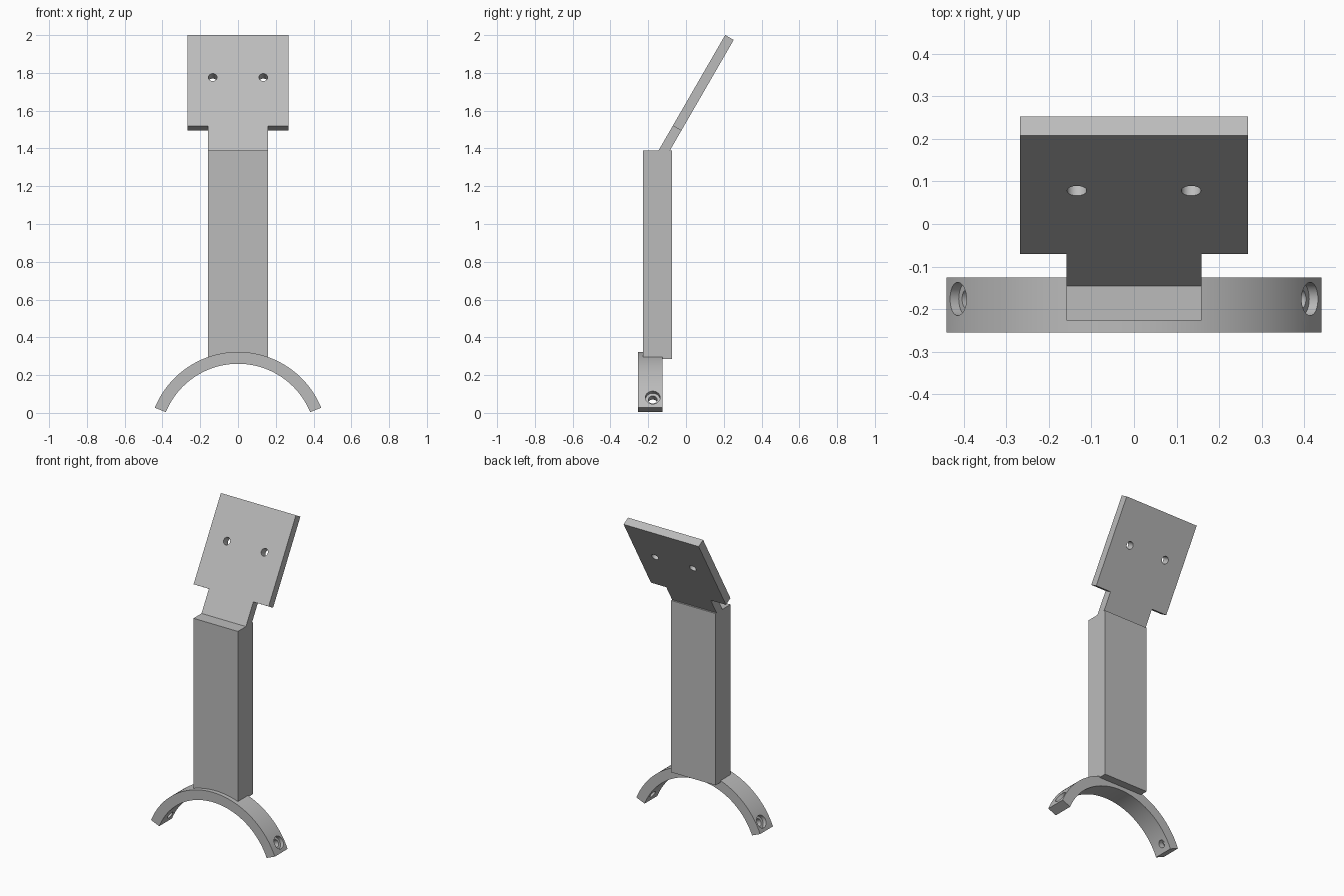
import bpy, bmesh, math
from mathutils import Matrix, Vector

if "Cube" in bpy.data.objects:
    bpy.data.objects.remove(bpy.data.objects["Cube"])

grey = bpy.data.materials.new("plain grey")
grey.diffuse_color = (0.5, 0.5, 0.5, 1)
grey.use_nodes = True
grey.node_tree.nodes["Principled BSDF"].inputs["Base Color"].default_value = grey.diffuse_color


def prism(name, outline, depth, matrix=Matrix()):
    """Extrude a 2D outline by depth along local z, then place it."""
    bm = bmesh.new()
    face = bm.faces.new([bm.verts.new((u, v, 0)) for u, v in outline])
    ext = bmesh.ops.extrude_face_region(bm, geom=[face])
    bmesh.ops.translate(bm, vec=(0, 0, depth),
                        verts=[g for g in ext["geom"] if isinstance(g, bmesh.types.BMVert)])
    bmesh.ops.recalc_face_normals(bm, faces=bm.faces)
    bm.transform(matrix)
    mesh = bpy.data.meshes.new(name)
    bm.to_mesh(mesh)
    bm.free()
    mesh.materials.append(grey)
    obj = bpy.data.objects.new(name, mesh)
    bpy.context.collection.objects.link(obj)
    return obj


def drill(target, center, axis, radius, length):
    """Cut a round hole centred at a point along an axis."""
    bpy.ops.mesh.primitive_cylinder_add(vertices=32, radius=radius, depth=length, location=center)
    cutter = bpy.context.object
    cutter.name = "hole_cutter"
    cutter.rotation_euler = Vector(axis).to_track_quat('Z', 'Y').to_euler()
    cutter.data.materials.append(grey)
    mod = target.modifiers.new("hole", 'BOOLEAN')
    mod.object = cutter
    mod.solver = 'EXACT'
    bpy.context.view_layer.objects.active = target
    bpy.ops.object.modifier_apply(modifier=mod.name)
    bpy.data.objects.remove(cutter)


def smooth(obj):
    bpy.ops.object.select_all(action='DESELECT')
    obj.select_set(True)
    bpy.context.view_layer.objects.active = obj
    bpy.ops.object.shade_smooth_by_angle(angle=math.radians(30))


# Curved clamp at the foot: an arc band
R_OUT, R_IN, ZC, START, STEPS = 0.476, 0.413, -0.153, math.radians(22.3), 64
angles = [START + (math.pi - 2 * START) * i / STEPS for i in range(STEPS + 1)]
arc = [(R_OUT * math.cos(a), R_OUT * math.sin(a)) for a in angles]
arc += [(R_IN * math.cos(a), R_IN * math.sin(a)) for a in reversed(angles)]
upright = Matrix.Rotation(math.pi / 2, 4, 'X')
clamp = prism("foot_clamp", arc, 0.13, Matrix.Translation((0, -0.125, ZC)) @ upright)

# Counterbored screw holes, pointing at the arc centre
for side in (-1, 1):
    a = math.radians(29.6)
    axis = Vector((side * math.cos(a), 0, math.sin(a)))
    middle = Vector((0, -0.176, ZC))
    drill(clamp, middle + axis * 0.44, axis, 0.023, 0.2)
    drill(clamp, middle + axis * (R_OUT - 0.025 + 0.05), axis, 0.039, 0.1)
smooth(clamp)

# Upright post
W = 0.158
post = prism("post", [(-W, -0.227), (W, -0.227), (W, -0.074), (-W, -0.074)], 1.105,
             Matrix.Translation((0, 0, 0.285)))

# Tilted mounting plate with a narrower neck
P, SHOULDER, LENGTH, THICK = 0.267, 0.15, 0.705, 0.052
outline = [(-W, -0.03), (W, -0.03), (W, SHOULDER), (P, SHOULDER),
           (P, LENGTH), (-P, LENGTH), (-P, SHOULDER), (-W, SHOULDER)]
tilt = Matrix.Translation((0, -0.145, 1.39)) @ Matrix.Rotation(math.radians(60), 4, 'X')
plate = prism("mounting_plate", outline, -THICK, tilt)

# Two screw holes through the plate
for side in (-1, 1):
    drill(plate, tilt @ Vector((side * 0.134, 0.446, -THICK / 2)),
          tilt.to_3x3() @ Vector((0, 0, 1)), 0.023, 0.2)
smooth(plate)
